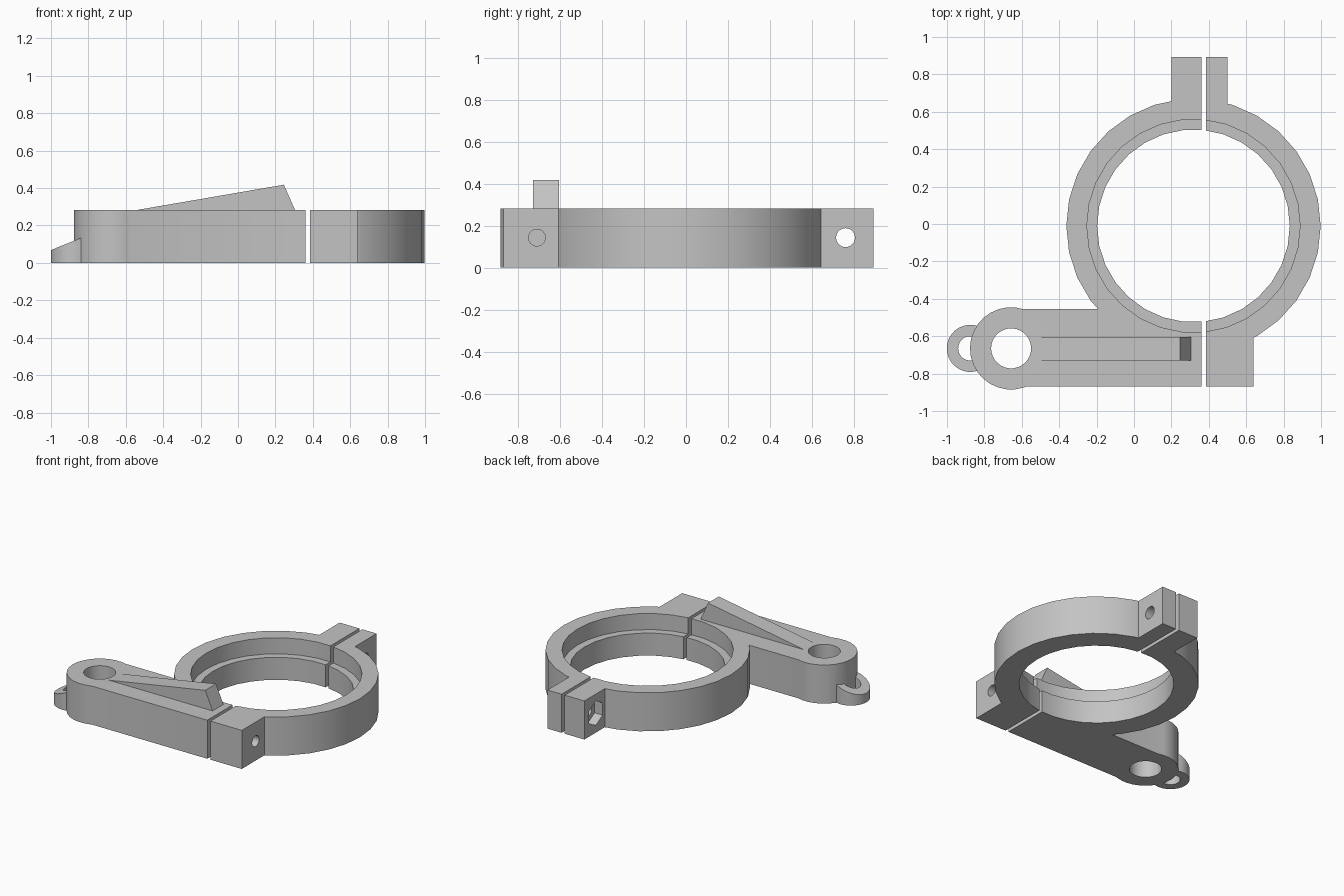
import bpy, math
from mathutils import Matrix

cube = bpy.data.objects.get("Cube")
if cube:
    bpy.data.objects.remove(cube, do_unlink=True)

H = 0.283                      # body height
CX, CY = 0.318, -0.01          # ring centre
BX, BY = -0.657, -0.665        # boss centre

grey = bpy.data.materials.new("plain grey")
grey.use_nodes = True
GREY = (0.55, 0.55, 0.55, 1)
grey.diffuse_color = GREY
grey.node_tree.nodes["Principled BSDF"].inputs["Base Color"].default_value = GREY


def prism(name, pts, depth, matrix=Matrix()):
    """Extrude a 2D outline by depth along its local z."""
    n = len(pts)
    verts = [(x, y, z) for z in (0, depth) for x, y in pts]
    faces = [list(range(n))[::-1], list(range(n, 2 * n))]
    faces += [(i, (i + 1) % n, n + (i + 1) % n, n + i) for i in range(n)]
    mesh = bpy.data.meshes.new(name)
    mesh.from_pydata(verts, [], faces)
    mesh.transform(matrix)
    mesh.materials.append(grey)
    ob = bpy.data.objects.new(name, mesh)
    bpy.context.collection.objects.link(ob)
    return ob


def circle(r, n=30, turn=0.0):
    return [(r * math.cos(turn + 2 * math.pi * i / n),
             r * math.sin(turn + 2 * math.pi * i / n)) for i in range(n)]


def box(name, x0, x1, y0, y1, z0=0.0, z1=H):
    return prism(name, [(x0, y0), (x1, y0), (x1, y1), (x0, y1)], z1 - z0,
                 Matrix.Translation((0, 0, z0)))


def post(name, x, y, r, z0=0.0, z1=H):
    return prism(name, circle(r), z1 - z0, Matrix.Translation((x, y, z0)))


def bar(name, x0, x1, y, z, r, n=30):
    """Cylinder or hexagon lying along x."""
    m = Matrix.Translation((x0, y, z)) @ Matrix(
        ((0, 0, 1, 0), (1, 0, 0, 0), (0, 1, 0, 0), (0, 0, 0, 1)))
    return prism(name, circle(r, n, math.pi / 2), x1 - x0, m)


def upright(name, pts, y0, y1):
    """Extrude an x-z outline from y0 to y1."""
    m = Matrix.Translation((0, y1, 0)) @ Matrix.Rotation(math.pi / 2, 4, 'X')
    return prism(name, pts, y1 - y0, m)


def combine(target, tools, operation):
    for tool in tools:
        mod = target.modifiers.new("bool", 'BOOLEAN')
        mod.operation, mod.solver, mod.object = operation, 'EXACT', tool
        bpy.context.view_layer.objects.active = target
        bpy.ops.object.modifier_apply(modifier=mod.name)
        bpy.data.objects.remove(tool, do_unlink=True)


def bores():
    """Stepped opening of the ring."""
    return [post("bore", CX, CY, 0.515, -0.1, H + 0.1),
            post("step", CX, CY, 0.57, 0.165, H + 0.1)]


# Cable loop with a sloped top
loop = post("loop", -0.875, BY, 0.126, 0, 0.25)
combine(loop, [post("loop_hole", -0.875, BY, 0.065, -0.1, 0.4),
               upright("slope", [(-1.1, 0.028), (-0.7, 0.19), (-0.7, 0.5), (-1.1, 0.5)], -1, 0)],
        'DIFFERENCE')

# Half of the clamp that carries the arm
arm_half = post("arm_clamp_half", CX, CY, 0.68)
combine(arm_half, [box("arm", BX, 0.5, -0.87, -0.455),
                   post("boss", BX, BY, 0.22),
                   box("back_ear", 0.2, 0.5, 0.55, 0.893),
                   loop,
                   upright("ridge", [(-0.54, 0.2), (0.305, 0.2), (0.305, H),
                                     (0.245, 0.418), (-0.54, H)], -0.73, -0.605)], 'UNION')
combine(arm_half, bores() + [
    box("split", 0.36, 1.5, -1.5, 1.5, -1, 1),
    post("pivot_hole", BX, BY, 0.107, -0.1, 0.5),
    bar("ear_hole", 0.1, 0.5, 0.76, 0.143, 0.045),
    bar("nut_pocket", 0.1, 0.265, 0.76, 0.143, 0.09, 6),
    bar("screw_hole", 0.1, 0.5, -0.71, 0.143, 0.04)], 'DIFFERENCE')

# Matching half of the clamp
cap_half = post("cap_clamp_half", CX, CY, 0.68)
combine(cap_half, [box("front_lug", 0.2, 0.64, -0.87, -0.55),
                   box("back_ear", 0.2, 0.5, 0.55, 0.893)], 'UNION')
combine(cap_half, bores() + [
    box("split", -1.5, 0.385, -1.5, 1.5, -1, 1),
    bar("ear_hole", 0.2, 0.7, 0.76, 0.143, 0.045),
    bar("screw_hole", 0.2, 0.8, -0.71, 0.143, 0.04)], 'DIFFERENCE')

# Smooth the round walls, keep the edges sharp
for ob in (arm_half, cap_half):
    bpy.ops.object.select_all(action='DESELECT')
    ob.select_set(True)
    bpy.context.view_layer.objects.active = ob
    bpy.ops.object.shade_smooth_by_angle(angle=math.radians(25))
